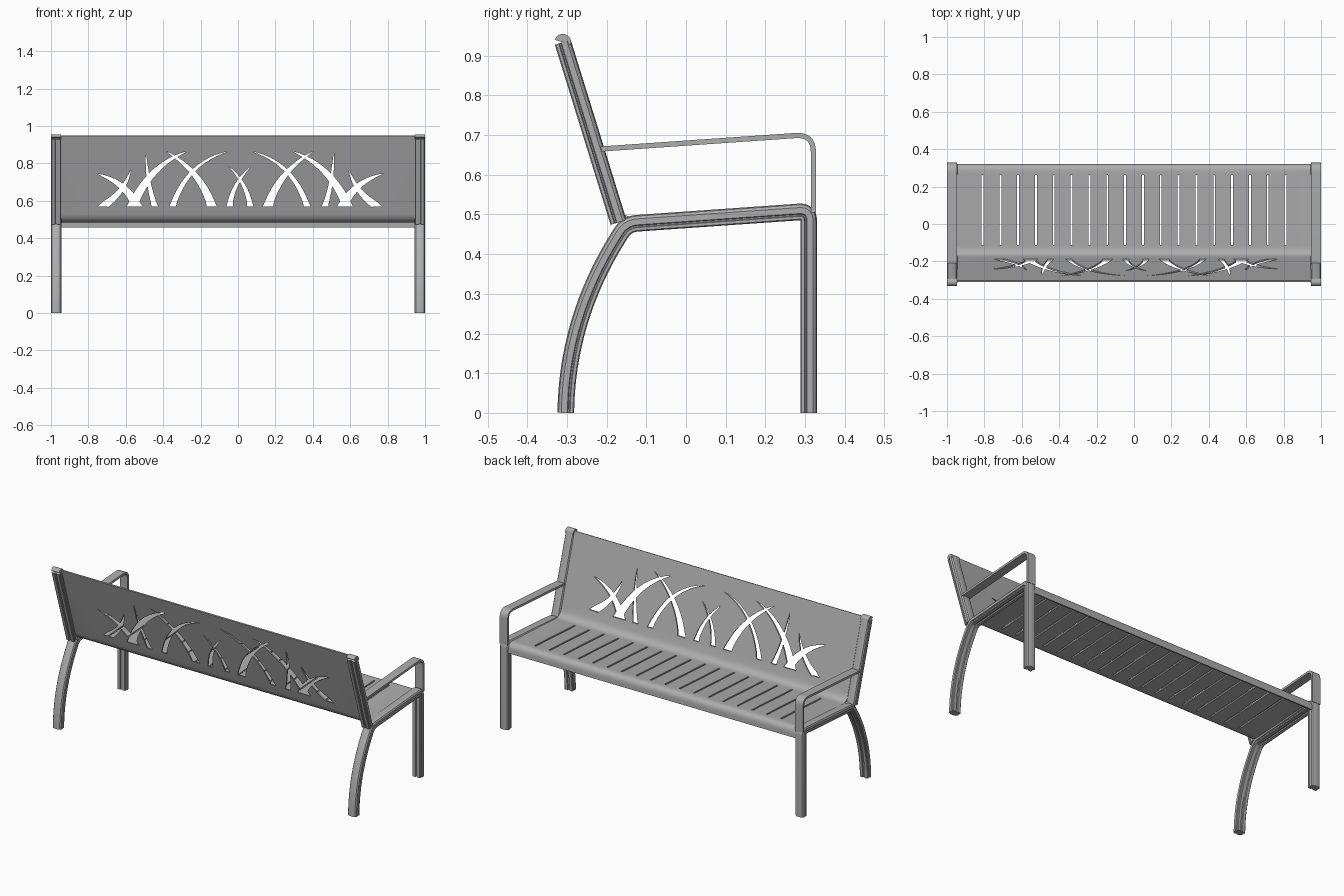
import bpy, bmesh, math
from mathutils import Vector

if "Cube" in bpy.data.objects:
    bpy.data.objects.remove(bpy.data.objects["Cube"], do_unlink=True)

GREY = (0.42, 0.42, 0.42, 1)
metal = bpy.data.materials.new("grey_metal")
metal.use_nodes = True
metal.diffuse_color = GREY
metal.node_tree.nodes["Principled BSDF"].inputs["Base Color"].default_value = GREY


def finish(name, bm, smooth=True):
    bmesh.ops.recalc_face_normals(bm, faces=bm.faces)
    mesh = bpy.data.meshes.new(name)
    bm.to_mesh(mesh)
    bm.free()
    mesh.materials.append(metal)
    ob = bpy.data.objects.new(name, mesh)
    bpy.context.collection.objects.link(ob)
    if smooth:
        shade(ob)
    return ob


def shade(ob):
    bpy.ops.object.select_all(action='DESELECT')
    ob.select_set(True)
    bpy.context.view_layer.objects.active = ob
    bpy.ops.object.shade_smooth_by_angle(angle=math.radians(28))


def bezier(a, c, b, n):
    a, b, c = Vector(a), Vector(b), Vector(c)
    return [a * (1 - t) ** 2 + c * 2 * t * (1 - t) + b * t * t
            for t in (i / n for i in range(n + 1))]


def rounded(points, cuts, n=8):
    """Polyline whose inner corners are rounded off by the given distances."""
    pts = [Vector(p) for p in points]
    out = [pts[0]]
    for a, p, b, d in zip(pts, pts[1:], pts[2:], cuts):
        out += bezier(p + (a - p).normalized() * d, p, p + (b - p).normalized() * d, n)
    return out + [pts[-1]]


def sweep(name, path, section, cx=0):
    """Sweep an (x, normal) section along a path in the y-z plane."""
    bm = bmesh.new()
    rings = []
    for i, p in enumerate(path):
        before = (p - path[max(i - 1, 0)]).normalized()
        after = (path[min(i + 1, len(path) - 1)] - p).normalized()
        d = (before + after).normalized()
        nrm = Vector((-d.y, d.x))
        nrm /= max(d.dot(after if after.length else before), 0.3)
        rings.append([bm.verts.new((cx + x, p.x + nrm.x * n, p.y + nrm.y * n))
                      for x, n in section])
    k = len(section)
    for r, s in zip(rings, rings[1:]):
        for j in range(k):
            bm.faces.new((r[j], r[(j + 1) % k], s[(j + 1) % k], s[j]))
    bm.faces.new(rings[0])
    bm.faces.new(rings[-1])
    return finish(name, bm)


def box_section(w, h):
    return [(-w, -h), (w, -h), (w, h), (-w, h)]


# Grooved tube section: rounded outside, slots in the sides and inner face
half = [(.012, .021), (.022, .018), (.0275, .011), (.0275, -.004), (.022, -.006),
        (.022, -.009), (.0265, -.011), (.0265, -.018), (.023, -.021),
        (.006, -.021), (.004, -.015)]
tube = half + [(-x, n) for x, n in reversed(half)]

# Side frames
leg_path = bezier((-.303, 0), (-.3, .235), (-.172, .44), 16)
leg_path += rounded([(-.172, .44), (-.15, .476), (.309, .508), (.309, 0)], [.028, .024])[1:]
post_top, post_foot = Vector((-.3105, .934)), Vector((-.17, .48))
arm_path = rounded([(-.215, .665), (.321, .702), (.321, .505)], [.045])

for side, cx in (("left", .9725), ("right", -.9725)):
    sweep(side + "_leg_frame", leg_path, tube, cx)
    sweep(side + "_back_post", [post_top, post_foot], tube, cx)
    sweep(side + "_armrest", arm_path, box_section(.026, .0065), cx)
    # Half-round post end
    cap = [post_top + Vector((math.cos(a), math.sin(a))) * .021
           for a in (math.radians(-17 + 180 * i / 12) for i in range(13))]
    bm = bmesh.new()
    f = bm.faces.new([bm.verts.new((cx - .0265, p.x, p.y)) for p in cap])
    ext = bmesh.ops.extrude_face_region(bm, geom=[f], use_keep_orig=True)
    new = [v for v in ext["geom"] if isinstance(v, bmesh.types.BMVert)]
    bmesh.ops.translate(bm, verts=new, vec=(.053, 0, 0))
    finish(side + "_post_cap", bm)

# One bent sheet forms the backrest, seat and front lip
sheet_path = rounded([(-.306, .947), (-.166, .486), (.316, .515), (.318, .458)], [.045, .035])
sheet = sweep("seat_and_back_sheet", sheet_path, box_section(.947, .004))


def prism(outline, axis, lo, hi):
    """Cutter: a flat outline extruded along y (axis 1) or z (axis 2)."""
    bm = bmesh.new()
    put = (lambda p, h: (p[0], h, p[1])) if axis == 1 else (lambda p, h: (p[0], p[1], h))
    a = [bm.verts.new(put(p, lo)) for p in outline]
    b = [bm.verts.new(put(p, hi)) for p in outline]
    for j in range(len(a)):
        k = (j + 1) % len(a)
        bm.faces.new((a[j], a[k], b[k], b[j]))
    bm.faces.new(a)
    bm.faces.new(b)
    ob = finish("cutter", bm, smooth=False)
    ob.hide_render = True
    return ob


def blade(base, width, ctrl, tip):
    """Outline of a tapering curved grass blade."""
    n = 12
    mid = bezier((base, .57), ctrl, tip, n)
    left, right = [], []
    for i in range(n):
        d = (mid[i + 1] - mid[max(i - 1, 0)]).normalized()
        side = Vector((d.y, -d.x)) if i else Vector((1, 0))
        w = side * width * .5 * (1 - i / n) ** .7 * (.85 if i else 1)
        left.append(mid[i] - w)
        right.append(mid[i] + w)
    return left + [mid[n]] + right[::-1]


blades = [(-.725, .05, (-.61, .64), (-.573, .765)),
          (-.54, .06, (-.6, .7), (-.755, .745)),
          (-.565, .06, (-.475, .79), (-.27, .865)),
          (-.445, .035, (-.487, .7), (-.492, .855)),
          (-.35, .035, (-.27, .81), (-.05, .865)),
          (-.14, .055, (-.2, .76), (-.385, .865)),
          (-.045, .035, (-.03, .69), (.07, .785))]
cutters = []
for b in blades:
    shape = blade(*b)
    cutters.append(prism(shape, 1, -.4, -.1))
    cutters.append(prism([(.02 - p.x, p.y) for p in shape], 1, -.4, -.1))

# Drain slots across the seat
for i in range(18):
    x = -.81 + i * .0953
    cutters.append(prism([(x - .005, -.113), (x + .005, -.113), (x + .005, .263), (x - .005, .263)],
                         2, .4, .6))

for c in cutters:
    mod = sheet.modifiers.new("cut", 'BOOLEAN')
    mod.operation = 'DIFFERENCE'
    mod.solver = 'EXACT'
    mod.object = c

# Bake the cuts and drop the cutters
bpy.context.view_layer.update()
cut = bpy.data.meshes.new_from_object(sheet.evaluated_get(bpy.context.evaluated_depsgraph_get()))
sheet.modifiers.clear()
sheet.data = cut
for c in cutters:
    bpy.data.objects.remove(c, do_unlink=True)
shade(sheet)
